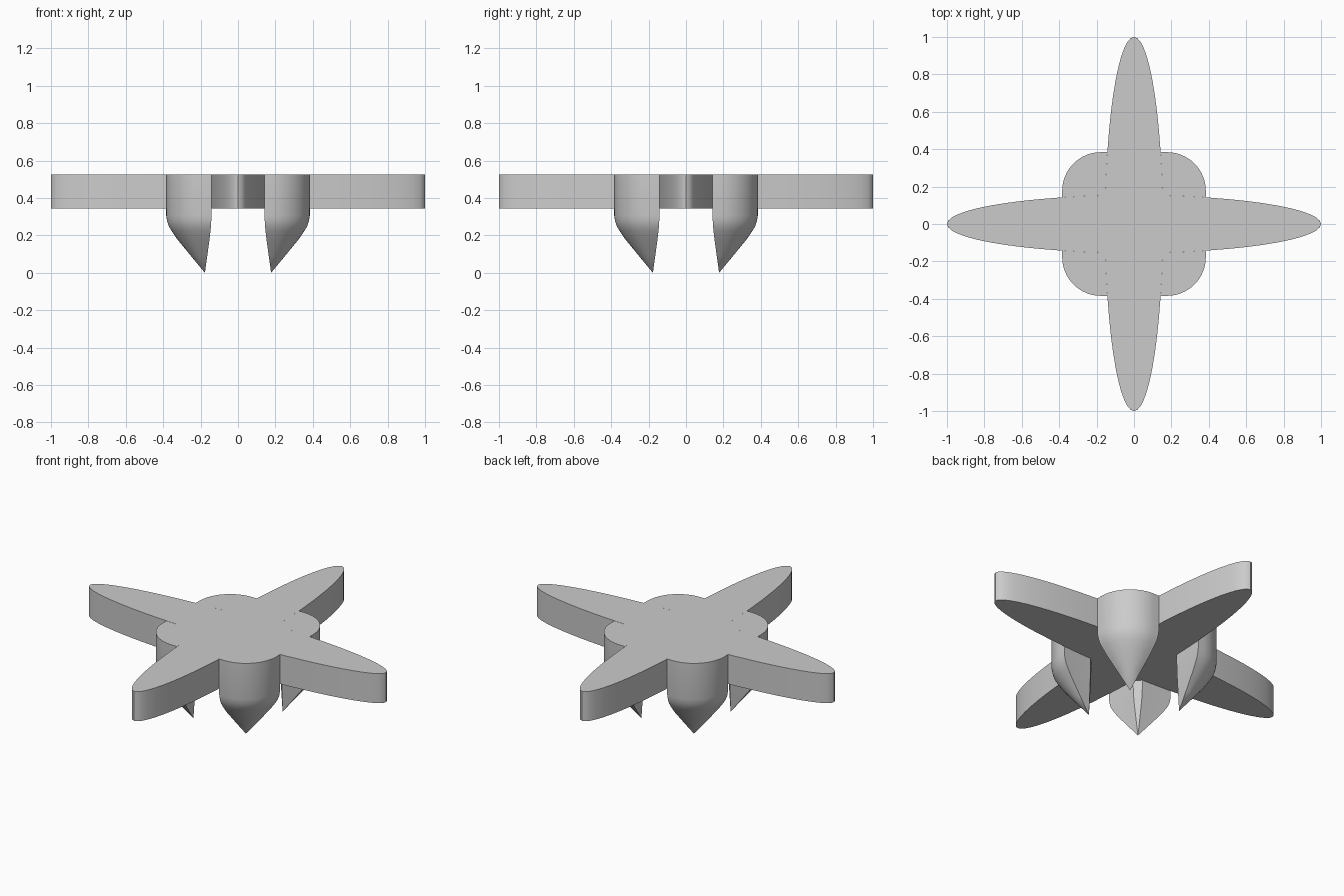
import bpy, bmesh
from math import sin, cos, pi, asin, radians

if "Cube" in bpy.data.objects:
    bpy.data.objects.remove(bpy.data.objects["Cube"])

ARM_HALF = 0.154          # half width of each petal-shaped arm
Z_LOW, Z_TOP = 0.345, 0.525
INNER = 0.187             # where neighbouring arms are joined by a small chamfer
CX, R = 0.177, 0.207      # foot axis (on the diagonal) and radius


def arm_width(x):
    return ARM_HALF * (1 - x * x) ** 0.5


def loft(name, rings, cap_bottom=True, tip=None):
    """Skin a stack of rings (bottom to top), optionally ending in a tip."""
    bm = bmesh.new()
    loops = [[bm.verts.new(p) for p in ring] for ring in rings]
    n = len(loops[0])
    for a, b in zip(loops, loops[1:]):
        for i in range(n):
            bm.faces.new((a[i], a[(i + 1) % n], b[(i + 1) % n], b[i]))
    bm.faces.new(loops[-1])
    if tip:
        t = bm.verts.new(tip)
        for i in range(n):
            bm.faces.new((t, loops[0][(i + 1) % n], loops[0][i]))
    elif cap_bottom:
        bm.faces.new(loops[0][::-1])
    bmesh.ops.recalc_face_normals(bm, faces=bm.faces)
    mesh = bpy.data.meshes.new(name)
    bm.to_mesh(mesh)
    bm.free()
    obj = bpy.data.objects.new(name, mesh)
    bpy.context.collection.objects.link(obj)
    bpy.context.view_layer.objects.active = obj
    bpy.ops.object.select_all(action='DESELECT')
    obj.select_set(True)
    bpy.ops.object.shade_smooth_by_angle(angle=radians(30))
    return obj


# Four-armed plate: one elliptical arm outline, turned four times
t_end = pi / 2 - asin(INNER)
STEPS = 24
arm = [(cos(t), ARM_HALF * sin(t))
       for t in (t_end * (i / (STEPS // 2) - 1) for i in range(STEPS + 1))]
outline = []
for k in range(4):
    c, s = round(cos(k * pi / 2)), round(sin(k * pi / 2))
    outline += [(c * x - s * y, s * x + c * y) for x, y in arm]
loft("cross_plate", [[(x, y, z) for x, y in outline] for z in (Z_LOW, Z_TOP)])

# Foot cross-section: outer quarter round plus inner walls following the arms
outer = CX + R
arc = [(CX + R * cos(a), CX + R * sin(a))
       for a in (i * pi / 2 / 16 for i in range(17))]
xs = [INNER + (outer - INNER) * i / 4 for i in range(5)]
lower_wall = [(x, arm_width(x)) for x in xs]
upper_wall = [(arm_width(x), x) for x in reversed(xs)]
section = lower_wall + arc + upper_wall
# the arc endpoints sit on the same straight edges as the wall ends

# Foot taper: (height, scale about the foot axis), closing to a point
TAPER = [(0.09, 0.36), (0.18, 0.715), (0.225, 0.865), (0.25, 0.935),
         (0.275, 0.975), (0.305, 1.0), (Z_TOP, 1.0)]

for name, mx, my in (("foot_back_right", 1, 1), ("foot_back_left", -1, 1),
                     ("foot_front_left", -1, -1), ("foot_front_right", 1, -1)):
    rings = [[(mx * (CX + s * (x - CX)), my * (CX + s * (y - CX)), z)
              for x, y in section] for z, s in TAPER]
    loft(name, rings, tip=(mx * CX, my * CX, 0.0))
